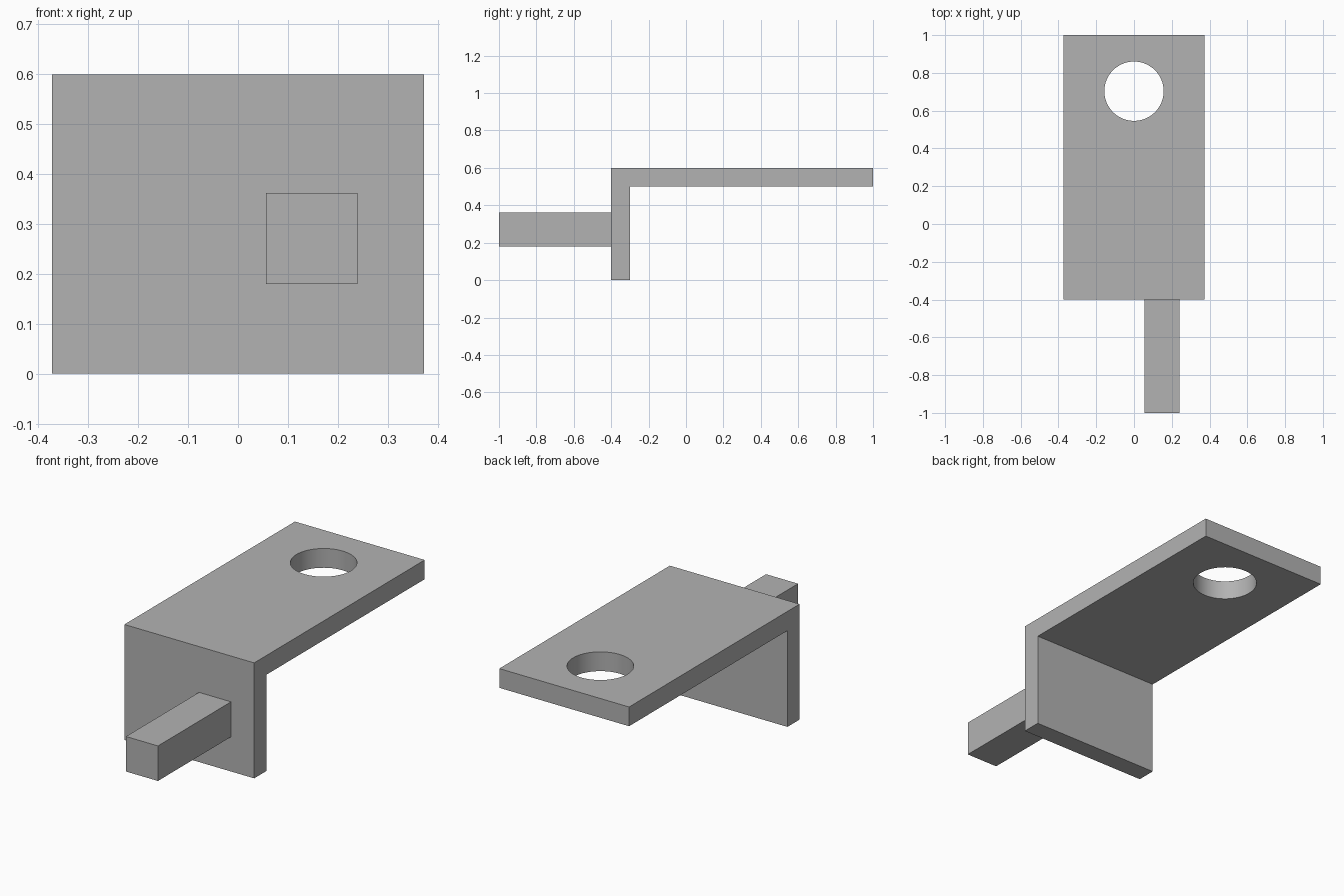
import bpy
import bmesh
import math

old = bpy.data.objects.get("Cube")
if old:
    bpy.data.objects.remove(old, do_unlink=True)

# Single plain grey
grey = bpy.data.materials.new("plain_grey")
grey.use_nodes = True
grey.diffuse_color = (0.45, 0.45, 0.45, 1)
grey.node_tree.nodes["Principled BSDF"].inputs["Base Color"].default_value = (0.45, 0.45, 0.45, 1)


def make_object(name, bm):
    bmesh.ops.recalc_face_normals(bm, faces=bm.faces[:])
    mesh = bpy.data.meshes.new(name)
    bm.to_mesh(mesh)
    bm.free()
    mesh.materials.append(grey)
    obj = bpy.data.objects.new(name, mesh)
    bpy.context.collection.objects.link(obj)
    return obj


def extrude_profile(name, profile, x0, x1):
    """Extrude a (y, z) outline along x."""
    bm = bmesh.new()
    face = bm.faces.new([bm.verts.new((x0, y, z)) for y, z in profile])
    result = bmesh.ops.extrude_face_region(bm, geom=[face])
    verts = [v for v in result["geom"] if isinstance(v, bmesh.types.BMVert)]
    bmesh.ops.translate(bm, verts=verts, vec=(x1 - x0, 0, 0))
    return make_object(name, bm)


# L-shaped bracket: upright front plate and long top plate
front, inner, back = -0.4, -0.3, 1.0
bracket = extrude_profile(
    "bracket",
    [(front, 0), (inner, 0), (inner, 0.5), (back, 0.5), (back, 0.6), (front, 0.6)],
    -0.373, 0.373)

# Square bar sticking out of the front plate
extrude_profile(
    "square_bar",
    [(-1, 0.18), (front, 0.18), (front, 0.362), (-1, 0.362)],
    0.056, 0.24)

# Round hole near the back of the top plate
bm = bmesh.new()
bmesh.ops.create_cone(bm, cap_ends=True, segments=64, radius1=0.157, radius2=0.157, depth=0.3)
cutter = make_object("hole_cutter", bm)
cutter.location = (0, 0.703, 0.55)
cutter.hide_render = True
cutter.display_type = 'WIRE'

cut = bracket.modifiers.new("round_hole", 'BOOLEAN')
cut.operation = 'DIFFERENCE'
cut.solver = 'EXACT'
cut.object = cutter
bpy.ops.object.select_all(action='DESELECT')
bracket.select_set(True)
bpy.context.view_layer.objects.active = bracket
bpy.ops.object.modifier_apply(modifier=cut.name)
bpy.data.objects.remove(cutter, do_unlink=True)

# Smooth hole wall, sharp plate edges
bpy.ops.object.shade_smooth_by_angle(angle=math.radians(30))
